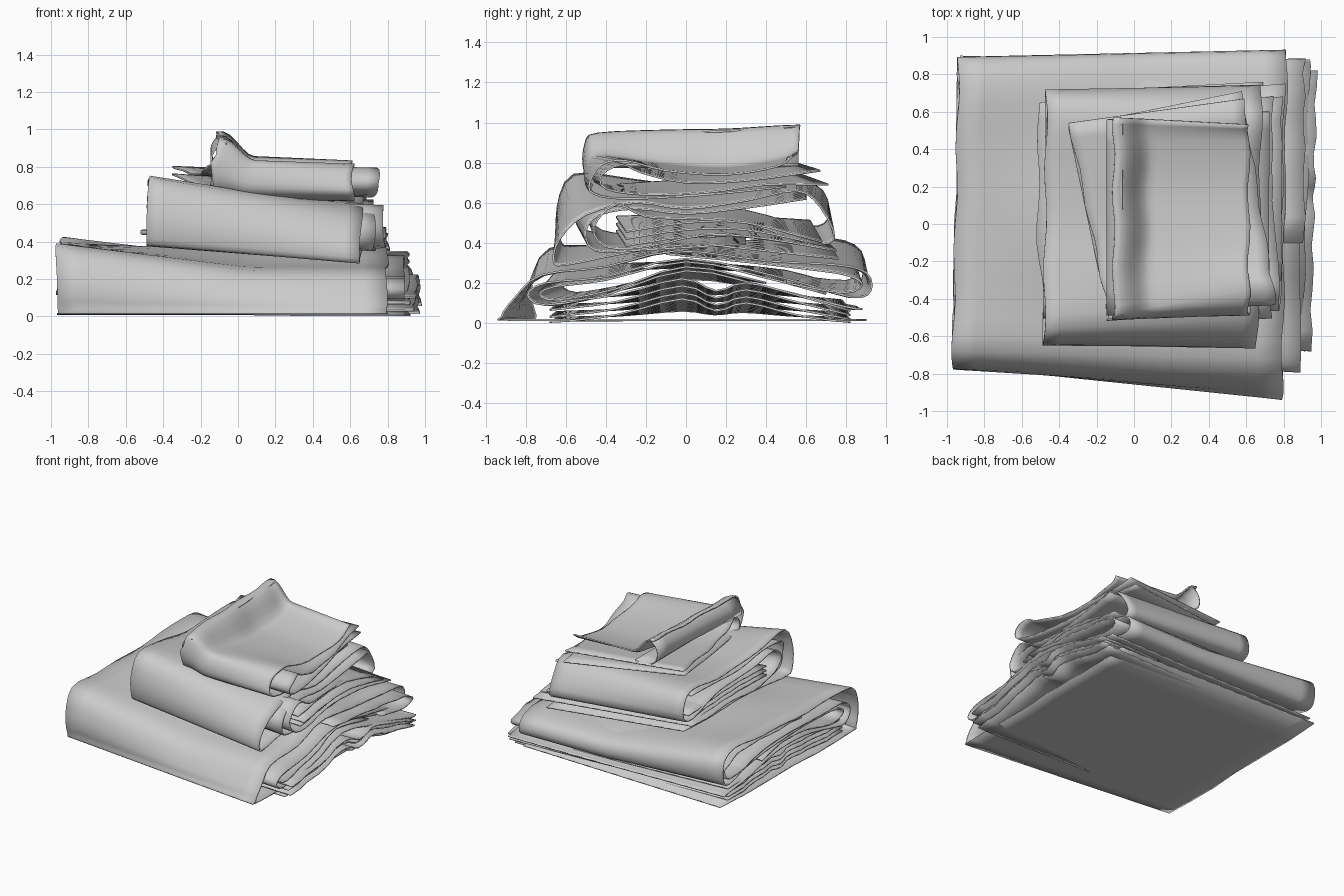
import bpy
from math import sin
from mathutils import Vector


def smooth_path(pts, steps=3):
    """Catmull-Rom curve through (y, z) points."""
    p = [Vector(q) for q in pts]
    p = [p[0] * 2 - p[1]] + p + [p[-1] * 2 - p[-2]]
    out = []
    for i in range(1, len(p) - 2):
        a, b, c, d = p[i - 1:i + 3]
        for s in range(steps):
            t = s / steps
            out.append(0.5 * (2 * b + (c - a) * t + (2 * a - 5 * b + 4 * c - d) * t * t
                              + (3 * b - a - 3 * c + d) * t ** 3))
    return out + [p[-2]]


def make_sheet(name, rows):
    """Grid surface from rows of points, given a thin cloth thickness."""
    n = len(rows[0])
    verts = [v for r in rows for v in r]
    faces = [(i * n + j, i * n + j + 1, (i + 1) * n + j + 1, (i + 1) * n + j)
             for i in range(len(rows) - 1) for j in range(n - 1)]
    me = bpy.data.meshes.new(name)
    me.from_pydata(verts, [], faces)
    ob = bpy.data.objects.new(name, me)
    bpy.context.collection.objects.link(ob)
    me.polygons.foreach_set("use_smooth", [True] * len(me.polygons))
    mod = ob.modifiers.new("thickness", 'SOLIDIFY')
    mod.thickness = 0.01
    mod.offset = 0
    return ob


def cloth(name, left, right, xl, xr, blend=lambda u: u, n=14):
    """Loft from a left to a right fold profile; xl, xr give the side edges."""
    a, b = smooth_path(left), smooth_path(right)
    rows = []
    for i in range(n + 1):
        u = i / n
        f = blend(u)
        row = []
        for k, (p, q) in enumerate(zip(a, b)):
            t = k / (len(a) - 1)
            z = p.y + (q.y - p.y) * f
            y = p.x + (q.x - p.x) * u
            wave = 0.008 * sin(9 * y + 20 * t)   # uneven cut edge
            row.append((xl(t, p.x) * (1 - u) + xr(t, q.x) * u + wave, y, max(z, 0.006)))
        rows.append(row)
    return make_sheet(name, rows)


def ramp(t, a, b):
    t = min(1, max(0, (t - a) / (b - a)))
    return t * t * (3 - 2 * t)


# Large bottom cloth: base, front fold, top, back fold, then inner spiral
cloth("bottom_cloth",
      [(.9, .015), (0, .015), (-.68, .015), (-.75, .04), (-.77, .2), (-.68, .37),
       (-.4, .38), (0, .38), (.4, .4), (.72, .42), (.87, .36), (.88, .22),
       (.8, .17), (.5, .26), (0, .3), (-.4, .29), (-.6, .28), (-.68, .2),
       (-.6, .12), (-.4, .15), (0, .22), (.4, .17), (.75, .1), (.85, .08)],
      [(.85, .015), (0, .015), (-.85, .015), (-.92, .03), (-.85, .13), (-.72, .24),
       (-.4, .28), (-.05, .36), (.4, .31), (.75, .29), (.9, .25), (.92, .16),
       (.82, .13), (.5, .22), (0, .32), (-.4, .23), (-.7, .2), (-.79, .14),
       (-.7, .09), (-.4, .14), (0, .26), (.4, .18), (.8, .08), (.88, .07)],
      lambda t, y: -0.955 + 0.02 * y,
      lambda t, y: 0.805 + 0.015 * y + 0.09 * ramp(t, .5, .62) + 0.03 * ramp(t, .75, .9),
      lambda u: min(1, u * 1.7))

# Loose rippled layers inside the bottom cloth
for i, (lift, x) in enumerate([(0.05, .96), (0.015, .93), (-0.02, .95), (-0.05, .9)]):
    ripple = [(-.68, .05 + lift), (-.35, .09 + lift), (-.02, .17 + lift), (.15, .11 + lift),
              (.3, .15 + lift), (.55, .09 + lift), (.82, .03 + lift * .6)]
    flat = [(y * 0.95, 0.06 + lift + 0.3 * (w - lift)) for y, w in ripple]
    cloth("bottom_inner_layer_%d" % (i + 1), flat, ripple,
          lambda t, y: -0.92, lambda t, y: x + 0.02 * y)

# Doubled roll lining the bottom cloth's front spiral
cloth("bottom_lining",
      [(.7, .2), (.4, .25), (0, .275), (-.4, .26), (-.57, .24), (-.62, .19),
       (-.55, .15), (-.35, .18), (0, .25), (.4, .2)],
      [(.7, .145), (.4, .225), (0, .305), (-.4, .215), (-.66, .18), (-.73, .14),
       (-.64, .115), (-.35, .17), (0, .28), (.4, .2)],
      lambda t, y: -0.94, lambda t, y: 0.87)

# Second fold of the bottom cloth peeking out under the back edge
cloth("bottom_back_flap",
      [(-.1, .35), (.3, .365), (.6, .375), (.8, .33), (.85, .27), (.8, .21), (.5, .24)],
      [(-.1, .345), (.3, .305), (.6, .27), (.8, .24), (.88, .19), (.78, .15), (.5, .2)],
      lambda t, y: -0.94, lambda t, y: 0.91)

# Middle cloth, same fold order
cloth("middle_cloth",
      [(.7, .42), (.3, .41), (0, .41), (-.3, .4), (-.57, .38), (-.63, .42),
       (-.64, .58), (-.56, .74), (-.3, .72), (0, .68), (.3, .68), (.55, .7),
       (.68, .66), (.71, .52), (.6, .48), (.3, .56), (0, .58), (-.2, .6),
       (-.4, .64), (-.5, .56), (-.42, .46), (-.2, .44), (.1, .46), (.4, .45), (.65, .45)],
      [(.76, .32), (.3, .37), (0, .39), (-.3, .35), (-.6, .29), (-.66, .31),
       (-.63, .42), (-.5, .54), (-.25, .6), (0, .57), (.3, .61), (.55, .66),
       (.67, .58), (.74, .42), (.6, .4), (.3, .5), (0, .52), (-.2, .53),
       (-.35, .59), (-.46, .48), (-.4, .38), (-.2, .38), (.1, .44), (.4, .42), (.75, .36)],
      lambda t, y: -0.475 + 0.01 * y - 0.04 * ramp(t, .82, .9),
      lambda t, y: 0.67 + 0.02 * y + 0.12 * ramp(t, .55, .75))

# Doubled layer under the middle cloth top
cloth("middle_inner_layer",
      [(.6, .66), (.3, .65), (0, .64), (-.3, .68), (-.53, .66), (-.56, .56),
       (-.5, .46), (-.2, .42), (.3, .43)],
      [(.6, .62), (.3, .575), (0, .545), (-.25, .57), (-.43, .54), (-.5, .46),
       (-.45, .36), (-.2, .365), (.3, .395)],
      lambda t, y: -0.46, lambda t, y: 0.73)

# Flat layers pressed between the middle cloth's folds
for i, (dz, x) in enumerate([(0, .76), (.035, .79), (.07, .74)]):
    cloth("middle_pressed_layer_%d" % (i + 1),
          [(-.35, .46 + dz), (0, .47 + dz), (.3, .46 + dz), (.62, .44 + dz)],
          [(-.3, .385 + dz), (0, .43 + dz), (.3, .43 + dz), (.68, .375 + dz * .4)],
          lambda t, y: -0.46, lambda t, y: x)

# Top cloth: outer wrap with its left side lifted into a ridge
cloth("top_cloth",
      [(.5, .74), (.1, .7), (-.3, .67), (-.46, .68), (-.51, .78), (-.5, .9),
       (-.44, .945), (-.1, .96), (.2, .965), (.45, .98), (.57, .985)],
      [(.5, .68), (.1, .64), (-.3, .62), (-.46, .645), (-.48, .7), (-.42, .79),
       (-.3, .81), (-.1, .76), (.2, .74), (.45, .78), (.53, .83)],
      lambda t, y: -0.11 - 0.03 * (t < 0.45), lambda t, y: 0.615,
      lambda u: 0.8 * ramp(u, .04, .27) + 0.2 * u, n=22)

# Rolled left edge of the top cloth, running front to back
curl = smooth_path([(-.06, .975), (-.1, .965), (-.14, .91), (-.13, .83),
                    (-.05, .78), (.05, .79)])
make_sheet("top_cloth_rolled_edge",
           [[(p.x, -0.49 + 1.05 * v / 8, p.y + 0.05 * (v / 8 - 1) * (p.y > .85))
             for p in curl] for v in range(9)])

# Turned inner fold of the top cloth
cloth("top_inner_fold",
      [(.52, .76), (.3, .74), (.1, .72), (-.2, .7), (-.42, .69), (-.47, .75),
       (-.4, .81), (-.22, .77), (0, .76), (.3, .78), (.54, .8)],
      [(.71, .69), (.4, .69), (.1, .65), (-.2, .64), (-.4, .67), (-.42, .74),
       (-.32, .79), (-.22, .75), (0, .7), (.3, .71), (.67, .76)],
      lambda t, y: -0.235 - 0.21 * y, lambda t, y: 0.69 - 0.16 * y)
